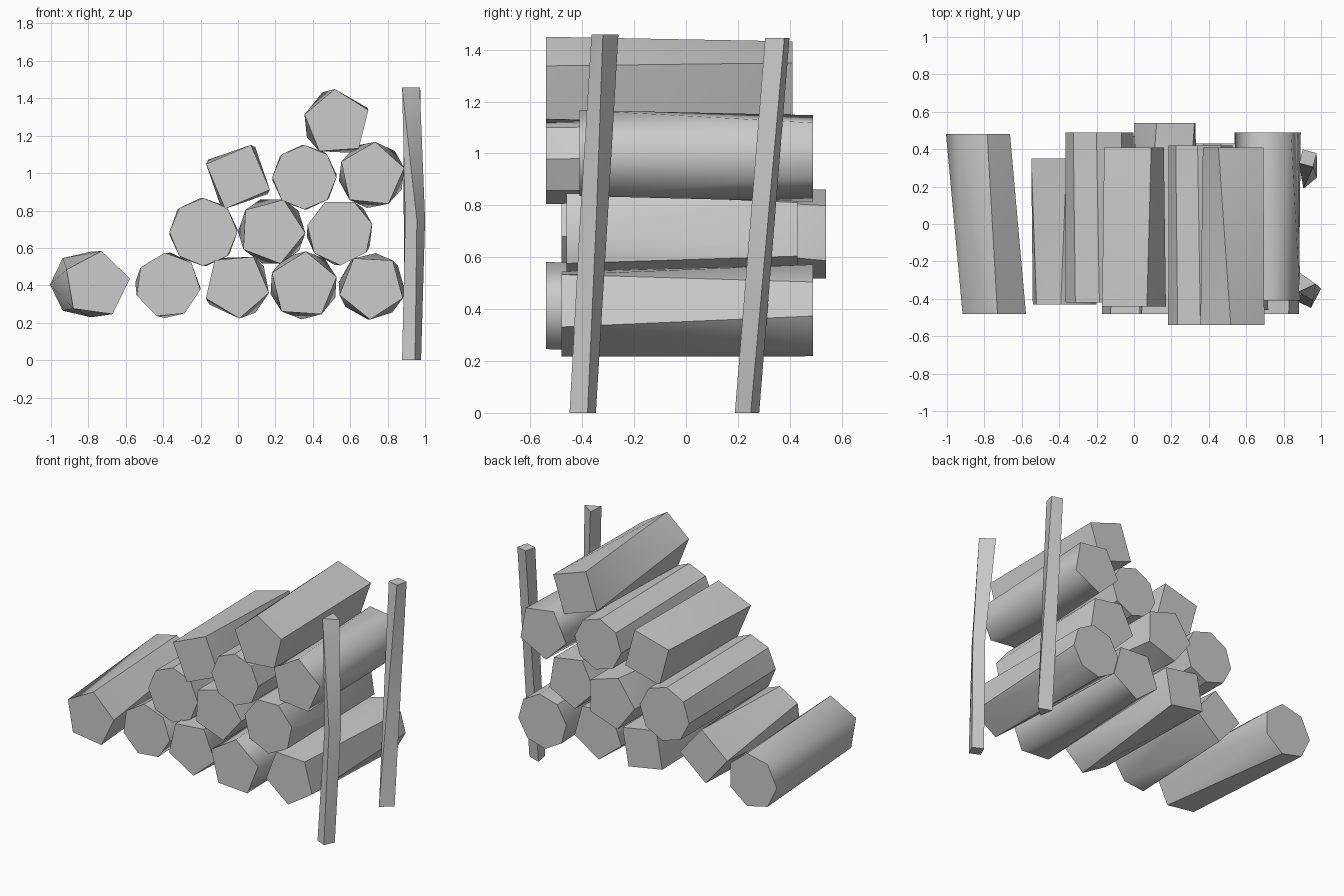
import bpy, bmesh
from math import cos, sin, radians

if "Cube" in bpy.data.objects:
    bpy.data.objects.remove(bpy.data.objects["Cube"])


def ring(c, r, n, phase, axis):
    """Regular polygon points around c, lying across the given axis."""
    pts = []
    for i in range(n):
        a = radians(phase + 360 * i / n)
        u, v = r * cos(a), r * sin(a)
        if axis == 'Y':
            pts.append((c[0] + u, c[1], c[2] + v))
        else:
            pts.append((c[0] + u, c[1] + v, c[2]))
    return pts


def loft(name, rings):
    """Skin successive polygons (any side counts) into one solid."""
    bm = bmesh.new()
    for a, b in zip(rings, rings[1:]):
        verts = [bm.verts.new(p) for p in a + b]
        bmesh.ops.convex_hull(bm, input=verts)
    # drop the inner caps where two sections of a solid meet
    for mid in rings[1:-1]:
        z = mid[0][2]
        inner = [f for f in bm.faces if all(abs(v.co.z - z) < 1e-5 for v in f.verts)]
        bmesh.ops.delete(bm, geom=inner, context='FACES')
    bmesh.ops.remove_doubles(bm, verts=bm.verts, dist=1e-5)
    bmesh.ops.dissolve_limit(bm, angle_limit=radians(0.5), verts=bm.verts, edges=bm.edges)
    bmesh.ops.recalc_face_normals(bm, faces=bm.faces)
    me = bpy.data.meshes.new(name)
    bm.to_mesh(me)
    bm.free()
    ob = bpy.data.objects.new(name, me)
    bpy.context.collection.objects.link(ob)
    bpy.ops.object.select_all(action='DESELECT')
    ob.select_set(True)
    bpy.context.view_layer.objects.active = ob
    bpy.ops.object.shade_smooth_by_angle(angle=radians(40))


# Stacked logs: x front, x back, z, radius, y front, y back,
# then (sides, phase) of the front end and of the back end
logs = [
    # bottom row
    (-0.755, -0.825, 0.405, 0.180, -0.48, 0.48, (5, 10), (7, 180)),
    (-0.375, -0.375, 0.400, 0.175, -0.43, 0.35, (7, 44), (4, 85)),
    (-0.008, -0.008, 0.400, 0.178, -0.48, 0.47, (5, 131), (4, 35)),
    (0.350, 0.350, 0.400, 0.182, -0.54, 0.43, (5, 86), (5, 51)),
    (0.715, 0.715, 0.395, 0.178, -0.48, 0.49, (5, 267), (8, 38)),
    # second row
    (-0.185, -0.185, 0.685, 0.182, -0.42, 0.49, (8, 0), (8, 5)),
    (0.180, 0.180, 0.690, 0.180, -0.48, 0.54, (5, 285), (5, 37)),
    (0.545, 0.545, 0.685, 0.178, -0.46, 0.43, (7, 168), (5, 45)),
    # third row
    (0.000, 0.000, 0.980, 0.184, -0.44, 0.41, (4, 68), (4, 60)),
    (0.355, 0.355, 0.978, 0.172, -0.54, 0.42, (8, 0), (8, 5)),
    (0.715, 0.715, 0.990, 0.178, -0.41, 0.49, (5, 84), (5, 46)),
    # top log
    (0.530, 0.530, 1.270, 0.180, -0.54, 0.41, (5, 22), (4, 26)),
]
for i, (xf, xb, z, r, yf, yb, front, back) in enumerate(logs):
    loft(f"log_{i + 1:02d}", [ring((xf, yf, z), r, *front, 'Y'),
                              ring((xb, yb, z), r, *back, 'Y')])

# Leaning stakes that hold the stack
loft("front_stake", [ring((0.928, -0.398, 0.0), 0.054, 4, 20, 'Z'),
                     ring((0.947, -0.355, 0.75), 0.054, 4, 10, 'Z'),
                     ring((0.912, -0.315, 1.458), 0.060, 3, -5, 'Z')])
loft("back_stake", [ring((0.925, 0.240, 0.0), 0.055, 3, 10, 'Z'),
                    ring((0.930, 0.352, 1.445), 0.054, 4, 30, 'Z')])
